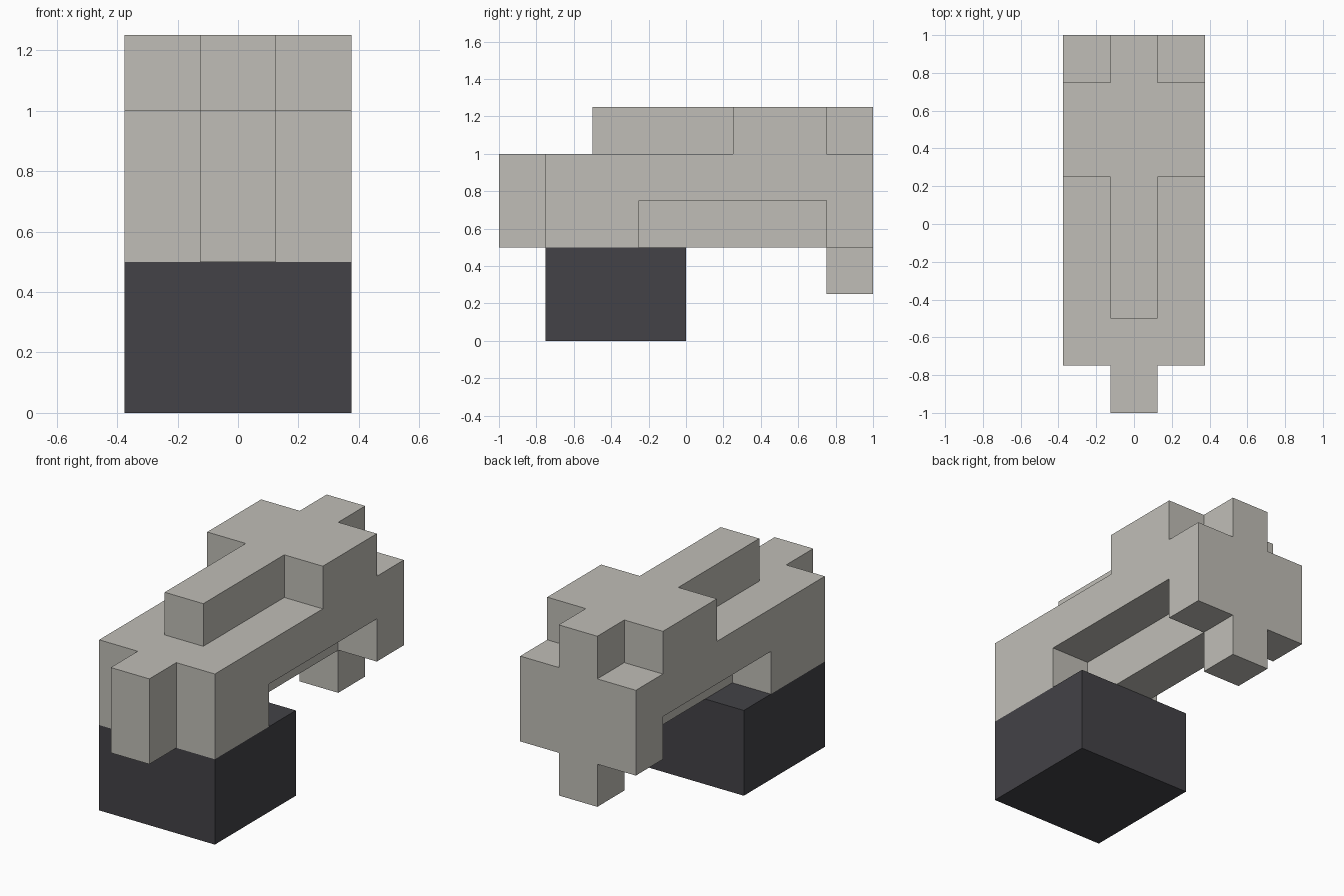
import bpy, bmesh
from mathutils import Vector

if "Cube" in bpy.data.objects:
    bpy.data.objects.remove(bpy.data.objects["Cube"], do_unlink=True)

UNIT = 0.25                                # edge of one block
ORIGIN = Vector((-1.5, -4, 0)) * UNIT      # corner of the block grid


def material(name, colour):
    m = bpy.data.materials.new(name)
    m.use_nodes = True
    m.diffuse_color = colour
    bsdf = next(n for n in m.node_tree.nodes if n.type == 'BSDF_PRINCIPLED')
    bsdf.inputs["Base Color"].default_value = colour
    bsdf.inputs["Roughness"].default_value = 0.9
    return m


def block_part(name, boxes, mat):
    """Merge boxes, given as block ranges (x0, x1, y0, y1, z0, z1), into one clean shell."""
    cells = {(x, y, z) for x0, x1, y0, y1, z0, z1 in boxes
             for x in range(x0, x1) for y in range(y0, y1) for z in range(z0, z1)}
    bm = bmesh.new()
    for cell in sorted(cells):
        centre = Vector(cell) + Vector((0.5, 0.5, 0.5))
        for axis in range(3):
            for sign in (-1, 1):
                n = Vector((0, 0, 0))
                n[axis] = sign
                if tuple(int(a + b) for a, b in zip(cell, n)) in cells:
                    continue               # keep only outer faces
                u = Vector((0, 0, 0))
                u[(axis + 1) % 3] = 0.5
                v = n.cross(u)
                mid = centre + n * 0.5
                corners = (mid - u - v, mid + u - v, mid + u + v, mid - u + v)
                bm.faces.new([bm.verts.new(ORIGIN + c * UNIT) for c in corners])
    bmesh.ops.remove_doubles(bm, verts=bm.verts[:], dist=0.001)
    bmesh.ops.dissolve_limit(bm, angle_limit=0.01, verts=bm.verts[:], edges=bm.edges[:])
    mesh = bpy.data.meshes.new(name)
    bm.to_mesh(mesh)
    bm.free()
    mesh.materials.append(mat)
    obj = bpy.data.objects.new(name, mesh)
    bpy.context.collection.objects.link(obj)
    return obj


light_grey = material("light warm grey", (0.527, 0.515, 0.474, 1))
charcoal = material("charcoal", (0.056, 0.0545, 0.063, 1))

# Dark base block under the front
block_part("base", [(0, 3, 1, 4, 0, 2)], charcoal)

# Grey body
block_part("body", [
    (1, 2, 0, 8, 2, 4),    # central beam with front nose
    (0, 3, 1, 3, 2, 4),    # front block
    (0, 3, 3, 7, 3, 4),    # side beams above the undercuts
    (0, 3, 7, 8, 2, 4),    # rear block
    (1, 2, 7, 8, 1, 2),    # rear foot
    (1, 2, 2, 8, 4, 5),    # top ridge
    (0, 3, 5, 7, 4, 5),    # wide top block
], light_grey)
